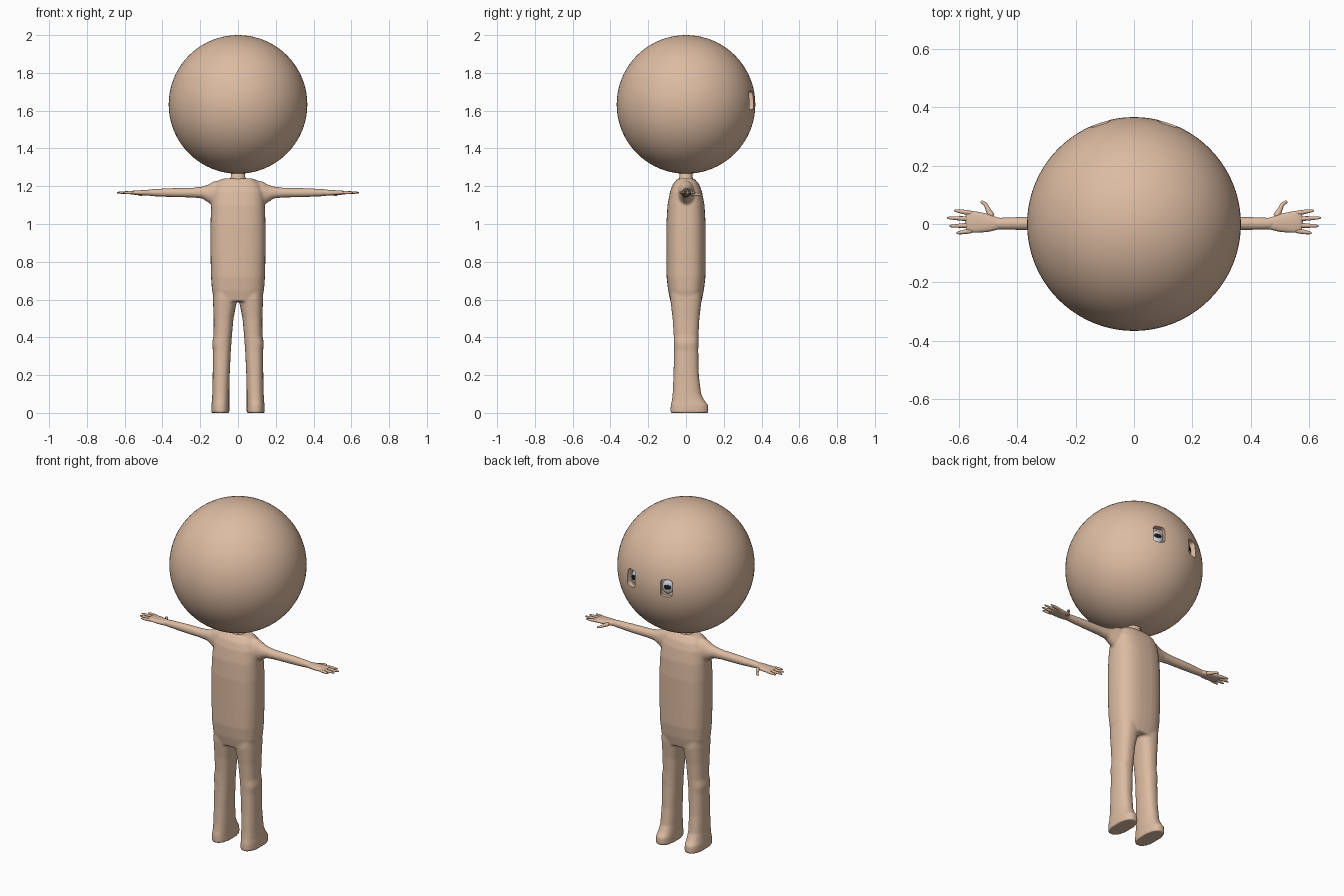
import bpy, bmesh, math
from mathutils import Vector, Matrix

if "Cube" in bpy.data.objects:
    bpy.data.objects.remove(bpy.data.objects["Cube"])


def material(name, rgb):
    m = bpy.data.materials.new(name)
    m.diffuse_color = (*rgb, 1)
    m.use_nodes = True
    m.node_tree.nodes["Principled BSDF"].inputs["Base Color"].default_value = m.diffuse_color
    return m


SKIN = material("skin", (0.72, 0.50, 0.36))
WHITE = material("eye_white", (0.62, 0.66, 0.72))
BLACK = material("pupil_black", (0.01, 0.01, 0.01))


def loft(bm, sections, n=24, e=2.0):
    """Skin superellipse sections given as (centre, u radius vector, v radius vector)."""
    rings = []
    for c, u, v in sections:
        ring = []
        for i in range(n):
            a = 2 * math.pi * i / n
            cu, sv = math.cos(a), math.sin(a)
            cu = math.copysign(abs(cu) ** (2 / e), cu)
            sv = math.copysign(abs(sv) ** (2 / e), sv)
            ring.append(bm.verts.new(Vector(c) + Vector(u) * cu + Vector(v) * sv))
        rings.append(ring)
    for r, s in zip(rings, rings[1:]):
        for i in range(n):
            j = (i + 1) % n
            bm.faces.new((r[i], r[j], s[j], s[i]))
    bm.faces.new(rings[0][::-1])
    bm.faces.new(rings[-1])


def flat(x0, x1, y0, y1, z):
    """Horizontal section from its extents."""
    return ((x0 + x1) / 2, (y0 + y1) / 2, z), ((x1 - x0) / 2, 0, 0), (0, (y1 - y0) / 2, 0)


def upright(x, y0, y1, z0, z1):
    """Section across an arm from its extents."""
    return (x, (y0 + y1) / 2, (z0 + z1) / 2), (0, (y1 - y0) / 2, 0), (0, 0, (z1 - z0) / 2)


def finish(name, bm, mat):
    bmesh.ops.recalc_face_normals(bm, faces=bm.faces)
    for f in bm.faces:
        f.smooth = True
    me = bpy.data.meshes.new(name)
    bm.to_mesh(me)
    bm.free()
    me.materials.append(mat)
    ob = bpy.data.objects.new(name, me)
    bpy.context.collection.objects.link(ob)
    return ob


# Body: torso, legs and arms fused into one smooth skin
bm = bmesh.new()
torso = [(0.59, .125, .082), (0.65, .138, .095), (0.72, .143, .103), (0.85, .146, .104),
         (1.0, .146, .104), (1.1, .142, .098), (1.17, .135, .085), (1.21, .118, .07),
         (1.24, .085, .045)]
loft(bm, [flat(-x, x, -y, y, z) for z, x, y in torso], 32, 2.6)
leg = [(0.0, .045, .142, -.083, .119), (0.04, .046, .141, -.081, .118),
       (0.065, .046, .138, -.075, .098), (0.1, .046, .136, -.071, .080),
       (0.2, .044, .134, -.066, .068), (0.33, .038, .133, -.064, .065),
       (0.37, .035, .137, -.065, .066), (0.41, .032, .129, -.065, .066),
       (0.5, .024, .129, -.071, .071), (0.55, .014, .131, -.077, .077),
       (0.6, .003, .132, -.083, .083), (0.7, .005, .130, -.08, .08)]
arm = [(.08, -.05, .05, 1.08, 1.235), (.13, -.042, .044, 1.095, 1.225),
       (.16, -.034, .036, 1.115, 1.208), (.19, -.028, .030, 1.135, 1.198),
       (.24, -.025, .027, 1.140, 1.192), (.35, -.022, .026, 1.142, 1.190),
       (.44, -.020, .023, 1.146, 1.186), (.48, -.019, .022, 1.150, 1.182)]
for s in (-1, 1):
    loft(bm, [flat(s * a, s * b, c, d, z) for z, a, b, c, d in leg], 32, 2.4)
    loft(bm, [upright(s * x, *r) for x, *r in arm])
body = finish("body", bm, SKIN)
rm = body.modifiers.new("fuse", 'REMESH')
rm.mode = 'VOXEL'
rm.voxel_size = 0.006
rm.use_smooth_shade = True
sm = body.modifiers.new("soften", 'SMOOTH')
sm.factor = 0.5
sm.iterations = 6

# Neck
bm = bmesh.new()
loft(bm, [flat(-r, r, -r * .9, r * .9, z) for z, r in
          ((1.2, .06), (1.235, .045), (1.25, .038), (1.3, .038))])
finish("neck", bm, SKIN)


def mirrored(ob):
    ob.modifiers.new("mirror", 'MIRROR')
    return ob


# Hands: palm, four tapered fingers and a curled thumb
bm = bmesh.new()
loft(bm, [upright(*r) for r in (
    (.44, -.016, .019, 1.150, 1.182), (.47, -.019, .022, 1.150, 1.181),
    (.495, -.028, .034, 1.151, 1.180), (.53, -.030, .042, 1.153, 1.178),
    (.565, -.031, .047, 1.156, 1.176), (.58, -.028, .044, 1.159, 1.173))], 16, 2.5)
for y, spread, tip in ((-.023, -.008, .610), (-.004, -.003, .634), (.017, .004, .642), (.037, .009, .618)):
    loft(bm, [((x, y + spread * t, 1.166), (0, r, 0), (0, 0, r)) for x, t, r in
              ((.55, 0, .009), (.575, .3, .009), ((.575 + tip) / 2, .7, .0075), (tip - .003, 1, .0045),
               (tip, 1, .003))], 10)
thumb = [(.485, .022), (.497, .040), (.504, .056), (.509, .068), (.520, .075), (.527, .076)]
radii = (.014, .011, .008, .007, .007, .005)
secs = []
for i, (p, r) in enumerate(zip(thumb, radii)):
    a, b = thumb[max(i - 1, 0)], thumb[min(i + 1, len(thumb) - 1)]
    d = Vector((b[0] - a[0], b[1] - a[1], 0)).normalized()
    secs.append(((*p, 1.162 - .002 * i), (-d.y * r, d.x * r, 0), (0, 0, r)))
loft(bm, secs, 10)
hands = mirrored(finish("hands", bm, SKIN))
hands.modifiers.new("round", 'SUBSURF').levels = 1

# Head
CENTRE, R = Vector((0, 0, 1.633)), 0.367
bm = bmesh.new()
bmesh.ops.create_uvsphere(bm, u_segments=80, v_segments=40, radius=R,
                          matrix=Matrix.Translation(CENTRE))
head = finish("head", bm, SKIN)

# Eye sockets cut into the head; local z of the eye frame points outward
out = Vector((.115, .347, .022)).normalized()
side = Vector((0, 0, 1)).cross(out).normalized()
up = out.cross(side)


def eye_frame(depth, size):
    rot = Matrix((side, up, out)).transposed().to_4x4()
    return Matrix.Translation(CENTRE + out * depth) @ rot @ Matrix.Diagonal((*size, 1))


bm = bmesh.new()
bmesh.ops.create_cube(bm, size=1, matrix=eye_frame(.385, (.066, .098, .1)))
rim = [e for e in bm.edges
       if abs((e.verts[0].co - e.verts[1].co).normalized().dot(out)) > .9]
bmesh.ops.bevel(bm, geom=rim, offset=.018, segments=4, profile=.5, affect='EDGES')
cutter = mirrored(finish("socket_cutter", bm, SKIN))
cutter.hide_render = True
cut = head.modifiers.new("sockets", 'BOOLEAN')
cut.object = cutter
cut.operation = 'DIFFERENCE'
cut.solver = 'EXACT'
bpy.context.view_layer.objects.active = head
head.select_set(True)
bpy.ops.object.modifier_apply(modifier=cut.name)
bpy.ops.object.shade_smooth_by_angle(angle=math.radians(30))
bpy.data.objects.remove(cutter)

# Eyes and pupils set inside the sockets
for name, depth, size, mat in (("eyes", .333, (.032, .040, .016), WHITE),
                               ("pupils", .344, (.021, .015, .009), BLACK)):
    bm = bmesh.new()
    bmesh.ops.create_uvsphere(bm, u_segments=32, v_segments=16, radius=1,
                              matrix=eye_frame(depth, size))
    mirrored(finish(name, bm, mat))
